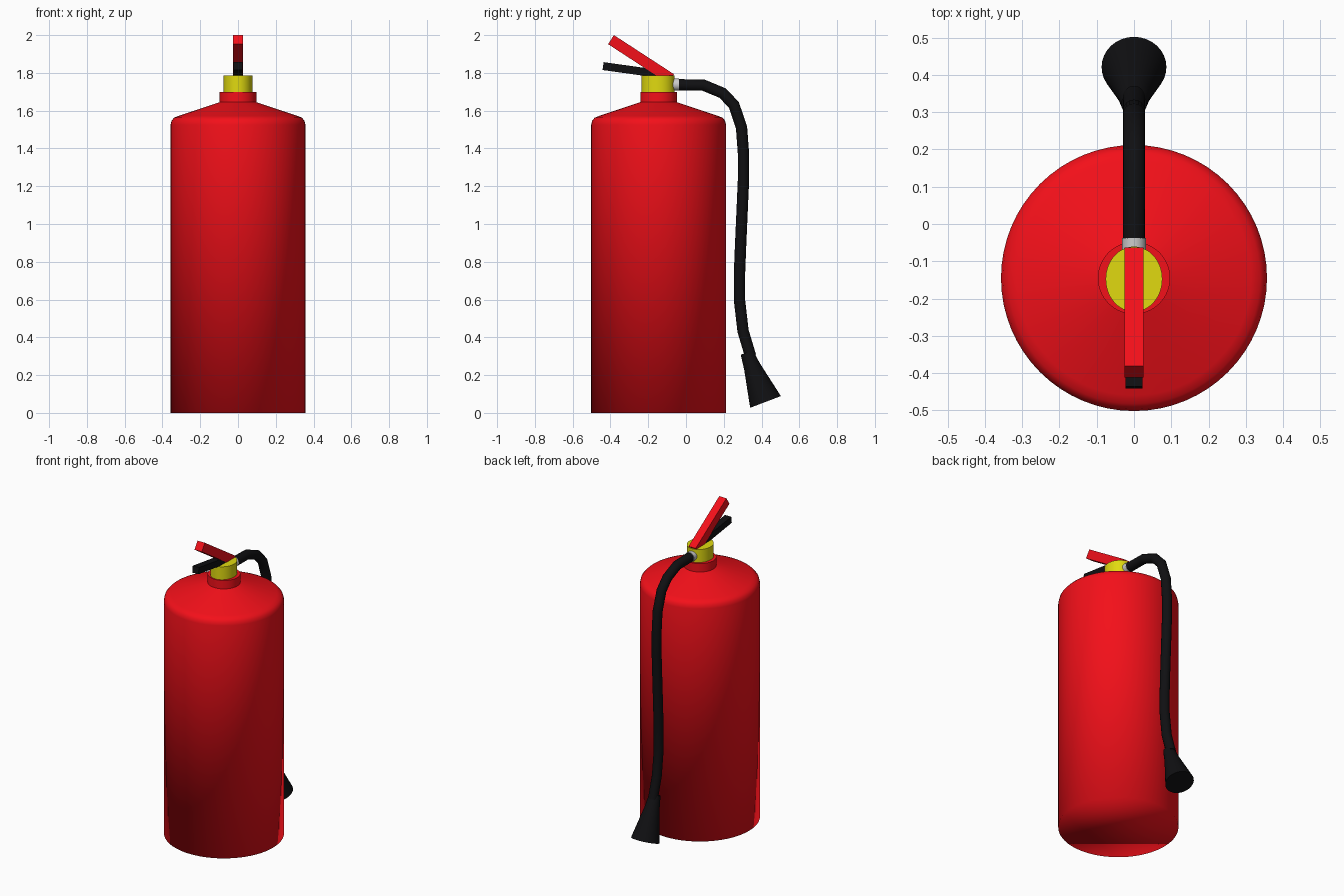
import bpy, bmesh, math
from mathutils import Vector

if "Cube" in bpy.data.objects:
    bpy.data.objects.remove(bpy.data.objects["Cube"])


def material(name, rgb):
    m = bpy.data.materials.new(name)
    m.diffuse_color = (*rgb, 1)
    m.use_nodes = True
    m.node_tree.nodes["Principled BSDF"].inputs["Base Color"].default_value = m.diffuse_color
    return m


RED = material("red_paint", (0.9, 0.005, 0.01))
YELLOW = material("yellow_valve", (0.75, 0.7, 0.005))
BLACK = material("black_rubber", (0.005, 0.005, 0.006))


def finish(ob, mat=None, smooth="angle"):
    if mat:
        ob.data.materials.append(mat)
    bpy.ops.object.select_all(action='DESELECT')
    bpy.context.view_layer.objects.active = ob
    ob.select_set(True)
    if smooth == "all":
        bpy.ops.object.shade_smooth()
    elif smooth == "angle":
        bpy.ops.object.shade_smooth_by_angle(angle=math.radians(30))
    return ob


def lathe(name, profile, loc, axis=(0, 0, 1), segs=64, mat=None, smooth="angle", scale=(1, 1)):
    """Revolve (radius, height) points about an axis; flat caps close both ends."""
    rot = Vector((0, 0, 1)).rotation_difference(Vector(axis)).to_matrix()
    bm = bmesh.new()
    rings = []
    for r, h in profile:
        angles = [2 * math.pi * i / segs for i in range(segs)]
        rings.append([bm.verts.new(Vector(loc) + rot @ Vector(
            (r * scale[0] * math.cos(a), r * scale[1] * math.sin(a), h))) for a in angles])
    for lo, hi in zip(rings, rings[1:]):
        for i in range(segs):
            j = (i + 1) % segs
            bm.faces.new((lo[i], lo[j], hi[j], hi[i]))
    bm.faces.new(rings[0][::-1])
    bm.faces.new(rings[-1])
    me = bpy.data.meshes.new(name)
    bm.to_mesh(me)
    bm.free()
    ob = bpy.data.objects.new(name, me)
    bpy.context.collection.objects.link(ob)
    return finish(ob, mat, smooth)


def bar(name, start, end, width, thick, mat):
    """Square-ended lever lying in the x = 0 plane, from start to end (y, z)."""
    dy, dz = end[0] - start[0], end[1] - start[1]
    bpy.ops.mesh.primitive_cube_add(
        size=1, location=(0, (start[0] + end[0]) / 2, (start[1] + end[1]) / 2),
        rotation=(math.atan2(dz, dy), 0, 0))
    ob = bpy.context.object
    ob.name = name
    ob.scale = (width, math.hypot(dy, dz), thick)
    return finish(ob, mat, "flat")


CY = -0.145  # tank axis

# Tank with rounded shoulder, neck collar and slightly oval valve
lathe("tank", [(0.357, 0), (0.357, 1.525), (0.352, 1.547), (0.338, 1.563), (0.315, 1.572),
               (0.097, 1.645), (0.02, 1.67)], (0, CY, 0), mat=RED, smooth="all")
lathe("neck_collar", [(0.097, 1.63), (0.097, 1.70)], (0, CY, 0), mat=RED)
lathe("valve", [(0.076, 1.69), (0.076, 1.785)], (0, -0.148, 0), mat=YELLOW, scale=(1, 1.15))

# Squeeze levers
bar("upper_lever", (-0.397, 1.976), (-0.079, 1.769), 0.052, 0.057, RED)
bar("lower_lever", (-0.439, 1.836), (-0.13, 1.793), 0.045, 0.042, BLACK)

# Hose fitting
lathe("hose_fitting", [(0.032, -0.03), (0.032, 0.03)], (0, -0.067, 1.738), (0, 1, 0), 32)

# Hose swept along a path
path = [(-0.045, 1.737), (0.093, 1.735), (0.194, 1.693), (0.254, 1.63), (0.294, 1.51),
        (0.304, 1.376), (0.304, 1.228), (0.288, 0.862), (0.283, 0.73), (0.283, 0.598),
        (0.302, 0.434), (0.342, 0.30)]
cu = bpy.data.curves.new("hose", 'CURVE')
cu.dimensions = '3D'
cu.bevel_depth = 0.03
cu.bevel_resolution = 6
cu.use_fill_caps = True
sp = cu.splines.new('POLY')
sp.points.add(len(path) - 1)
for p, (y, z) in zip(sp.points, path):
    p.co = (0, y, z, 1)
hose = bpy.data.objects.new("hose", cu)
bpy.context.collection.objects.link(hose)
bpy.ops.object.select_all(action='DESELECT')
bpy.context.view_layer.objects.active = hose
hose.select_set(True)
bpy.ops.object.convert(target='MESH')
finish(bpy.context.object, BLACK)

# Discharge horn
lathe("discharge_horn", [(0.034, -0.28), (0.045, -0.20), (0.087, 0)],
      (0, 0.421, 0.058), (0, 0.355, -0.935), 32, BLACK)
